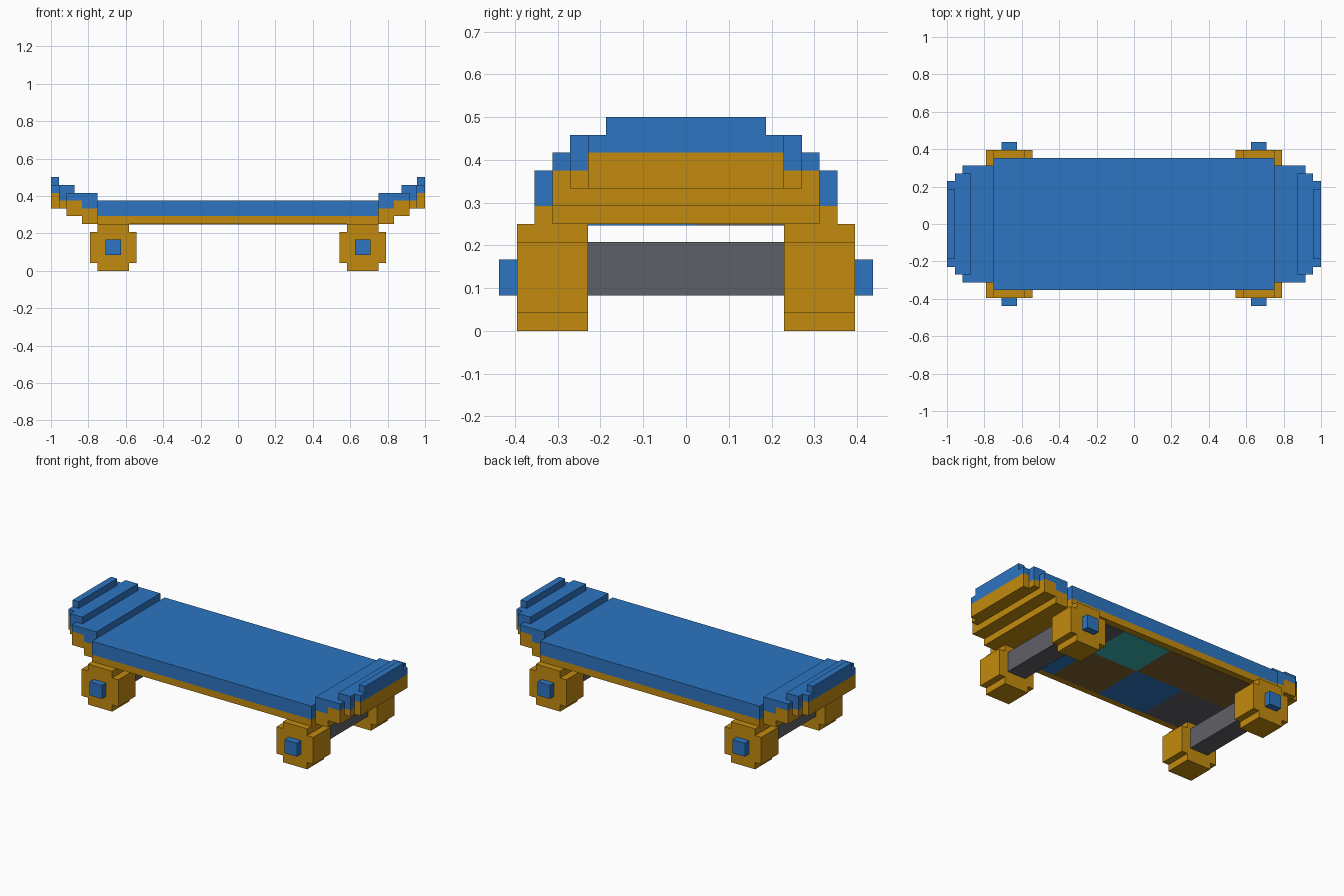
import bpy, bmesh

if "Cube" in bpy.data.objects:
    bpy.data.objects.remove(bpy.data.objects["Cube"], do_unlink=True)

U = 1 / 24  # block unit


def material(name, rgb):
    lin = [((c / 255 + 0.055) / 1.055) ** 2.4 for c in rgb] + [1]
    m = bpy.data.materials.new(name)
    m.use_nodes = True
    m.diffuse_color = lin
    m.node_tree.nodes["Principled BSDF"].inputs["Base Color"].default_value = lin
    return m


ORANGE = material("orange", (195, 139, 15))
BLUE = material("blue", (45, 117, 194))
GREY = material("grey", (95, 96, 103))
TEAL = material("teal", (58, 182, 178))
BROWN = material("brown", (128, 96, 50))


def blocks(name, mat, boxes):
    """One object from boxes given as (x0, x1, y0, y1, z0, z1) in block units."""
    bm = bmesh.new()
    for x0, x1, y0, y1, z0, z1 in boxes:
        x0, x1 = min(x0, x1), max(x0, x1)
        y0, y1 = min(y0, y1), max(y0, y1)
        for v in bmesh.ops.create_cube(bm, size=1)["verts"]:
            v.co.x = (x1 if v.co.x > 0 else x0) * U
            v.co.y = (y1 if v.co.y > 0 else y0) * U
            v.co.z = (z1 if v.co.z > 0 else z0) * U
    me = bpy.data.meshes.new(name)
    bm.to_mesh(me)
    bm.free()
    me.materials.append(mat)
    ob = bpy.data.objects.new(name, me)
    bpy.context.collection.objects.link(ob)
    return ob


# Flat middle of the deck
blocks("deck_base", ORANGE, [(-18, 18, -8.5, 8.5, 6, 7)])
blocks("deck_top", BLUE, [(-18, 18, -8.5, 8.5, 7, 9)])

# Upturned ends: (x0, x1, half width, z0, z1)
end_base = [(18, 20, 7.5, 6, 8), (20, 22, 7.5, 7, 9),
            (22, 23, 6.5, 8, 9), (23, 24, 5.5, 8, 10)]
end_top = [(18, 20, 7.5, 8, 10), (20, 22, 7.5, 9, 10), (21, 22, 6.5, 10, 11),
           (22, 23, 6.5, 9, 11), (23, 24, 5.5, 10, 11), (23, 24, 4.5, 11, 12)]

for sx, end in ((1, "left"), (-1, "right")):
    for part, mat, steps in (("base", ORANGE, end_base), ("top", BLUE, end_top)):
        blocks(f"{end}_end_{part}", mat,
               [(sx * a, sx * b, -w, w, z0, z1) for a, b, w, z0, z1 in steps])
    # Axle and its two wheels with hubs
    blocks(f"{end}_axle", GREY, [(sx * 14.5, sx * 17.5, -5.5, 5.5, 2, 5)])
    for sy, side in ((-1, "front"), (1, "back")):
        y0, y1 = sy * 5.5, sy * 9.5
        blocks(f"{end}_{side}_wheel", ORANGE,
               [(sx * 13, sx * 14, y0, y1, 1, 5), (sx * 14, sx * 18, y0, y1, 0, 6),
                (sx * 18, sx * 19, y0, y1, 1, 5)])
        blocks(f"{end}_{side}_hub", BLUE, [(sx * 15, sx * 17, y1, sy * 10.5, 2, 4)])

# Painted squares on the underside
rows = {"front": (-7.5, 0.5, [GREY, BLUE, BROWN, BLUE]),
        "back": (0.5, 7.5, [BROWN, BROWN, TEAL, GREY])}
for row, (y0, y1, mats) in rows.items():
    for i, mat in enumerate(mats):
        x = -16 + 8 * i
        blocks(f"underside_{row}_square_{i + 1}", mat, [(x, x + 8, y0, y1, 5.92, 6)])
